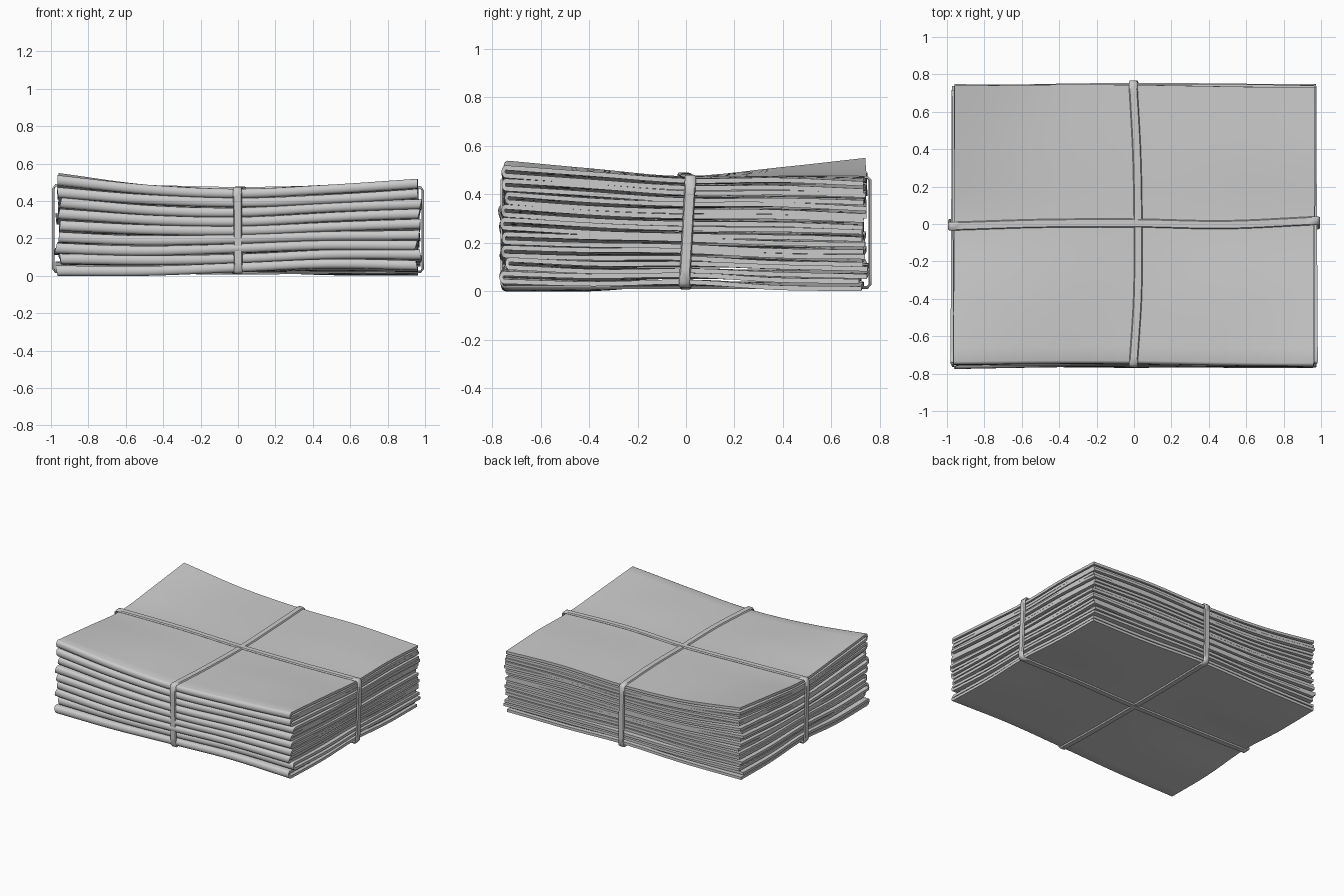
import bpy, bmesh, math, random
from mathutils import Vector

if "Cube" in bpy.data.objects:
    bpy.data.objects.remove(bpy.data.objects["Cube"])

random.seed(4)
PAPERS = 9
# heights of the stack's top and underside, rows front to back, left to right
TOP = [[.54, .487, .465, .487, .52],
       [.505, .485, .465, .485, .492],
       [.475, .47, .46, .467, .465],
       [.51, .48, .465, .475, .468],
       [.552, .487, .465, .472, .452]]
BOTTOM = [[.0, .0, .02, .04, .03],
          [.0, .003, .02, .025, .02],
          [.028, .024, .02, .024, .028],
          [.01, .01, .02, .01, .005],
          [.012, .01, .02, .003, .0]]


def spline(v, t):
    # smooth curve through five evenly spaced values, t in -1..1
    t = max(-1, min(1, t))
    u = (t + 1) * 2
    i = min(int(u), 3)
    f = u - i
    a, b = v[i], v[i + 1]
    m0 = (v[i + 1] - v[i - 1]) / 2 if i > 0 else (b - a)
    m1 = (v[i + 2] - v[i]) / 2 if i < 3 else (b - a)
    return ((2*f**3 - 3*f*f + 1) * a + (f**3 - 2*f*f + f) * m0
            + (3*f*f - 2*f**3) * b + (f**3 - f*f) * m1)


def height(grid, x, y):
    return spline([spline(row, x / .97) for row in grid], y / .75)


def finish(bm, name, angle):
    bmesh.ops.recalc_face_normals(bm, faces=bm.faces)
    me = bpy.data.meshes.new(name)
    bm.to_mesh(me)
    bm.free()
    ob = bpy.data.objects.new(name, me)
    bpy.context.collection.objects.link(ob)
    bpy.ops.object.select_all(action='DESELECT')
    ob.select_set(True)
    bpy.context.view_layer.objects.active = ob
    bpy.ops.object.shade_smooth_by_angle(angle=math.radians(angle))
    return ob


def paper(k):
    # folded sheet: C-shaped section with the fold at the front, swept along x
    front, back, n = -.735, .74, 20
    section = []                                   # outer y, inner y, side
    for i in range(n + 1):
        y = back + (front - back) * i / n
        section.append((y, y, -1))
    for i in range(1, 6):
        a = math.pi * i / 6
        section.append((front - .018 * math.sin(a), front - .003 * math.sin(a), -math.cos(a)))
    section += [(y, y, 1) for y, _, _ in reversed(section[:n + 1])]
    inner_top = k == PAPERS - 1
    j = 0 if inner_top else 1
    dx, dy = random.uniform(-.012, .012) * j, random.uniform(-.014, .014) * j
    rot = random.uniform(-.008, .008)
    shift = random.uniform(-.008, .008)
    longer = random.uniform(-.012, .012)
    phase = random.uniform(0, 6.28)
    nx = 28
    bm = bmesh.new()
    rings = []
    for i in range(nx + 1):
        u = -1 + 2 * i / nx
        outer, inner = [], []
        for yo, yi, s in section:
            for y, lst, cut in ((yo, outer, 0), (yi, inner, .0195)):
                px = u * .963 + shift * s
                if s > 0:
                    y = y + longer * (y - front) / (back - front)
                X, Y = px - rot * y + dx, y + rot * px + dy
                Y += .005 * math.sin(3 * X + phase)
                lo, hi = height(BOTTOM, X, Y), height(TOP, X, Y)
                step = (hi - lo) / PAPERS
                half = .0248 + .5 * max(0, step / 2 - .0248)
                half = min(half, step / 2)
                edge = max(abs(X) / .97, abs(Y) / .75) ** 6
                mid = lo + step * (k + .5)
                if 0 < k < PAPERS - 1:
                    mid += .003 * edge * math.sin(4 * X + 5 * Y + phase)
                elif k == 0:
                    mid = lo + half
                else:
                    mid = hi - half
                lst.append(bm.verts.new((X, Y, mid + s * max(half - cut, .002))))
        rings.append((outer, inner))
    m = len(section)
    for (o0, i0), (o1, i1) in zip(rings, rings[1:]):
        for a in range(m - 1):
            bm.faces.new((o0[a], o0[a + 1], o1[a + 1], o1[a]))
            bm.faces.new((i0[a], i1[a], i1[a + 1], i0[a + 1]))
        for a in (0, m - 1):
            bm.faces.new((o0[a], o1[a], i1[a], i0[a]))
    for o, i in (rings[0], rings[-1]):
        for a in range(m - 1):
            bm.faces.new((o[a], o[a + 1], i[a + 1], i[a]))
    finish(bm, f"folded_paper_{k + 1}", 50)


def strap(name, along_x, reach, sway, lift):
    # flat rounded band looped over the top, down the ends and underneath
    path, n = [], 32

    def pt(t, z, side):
        path.append(Vector((t, side, z)) if along_x else Vector((side, t, z)))

    def surf(grid, t, c):
        return height(grid, t, c) if along_x else height(grid, c, t)
    for i in range(n + 1):
        u = -1 + 2 * i / n
        c = spline(sway, u)
        pt(u * (reach - .012), surf(TOP, u * reach, c) + .005 + lift, c)
    ends = []
    for sgn in (1, -1):
        hi = surf(TOP, sgn * reach, 0) - .008
        lo = surf(BOTTOM, sgn * reach, 0) + .008
        col = [(sgn * reach, hi + (lo - hi) * i / 8, spline(sway, sgn) * (1 - i / 6)) for i in range(9)]
        ends.append(col)
    for p in ends[0]:
        pt(*p)
    for i in range(n + 1):
        u = 1 - 2 * i / n
        c = -.4 * spline(sway, u)
        pt(u * (reach - .012), surf(BOTTOM, u * reach, c) - .005 - lift * .5, c)
    for p in reversed(ends[1]):
        pt(*p)
    across = Vector((0, 1, 0)) if along_x else Vector((1, 0, 0))
    shape = [(-.023, -.003), (-.018, .006), (.018, .006), (.023, -.003), (.018, -.007), (-.018, -.007)]
    bm = bmesh.new()
    rings, N = [], len(path)
    for i, p in enumerate(path):
        tan = (path[(i + 1) % N] - path[i - 1]).normalized()
        out = tan.cross(across).normalized()
        if not along_x:
            out = -out
        if out.dot(p - Vector((0, 0, .24))) < 0:
            out = -out
        rings.append([bm.verts.new(p + across * a + out * b) for a, b in shape])
    for i in range(N):
        r, q = rings[i], rings[(i + 1) % N]
        for a in range(6):
            b = (a + 1) % 6
            bm.faces.new((r[a], r[b], q[b], q[a]))
    finish(bm, name, 60)


for k in range(PAPERS):
    paper(k)
# crossed straps tying the bundle
strap("short_strap", False, .76, [-.003, .02, .022, .015, -.005], 0)
strap("long_strap", True, .988, [-.012, .003, .005, -.004, .018], .004)
